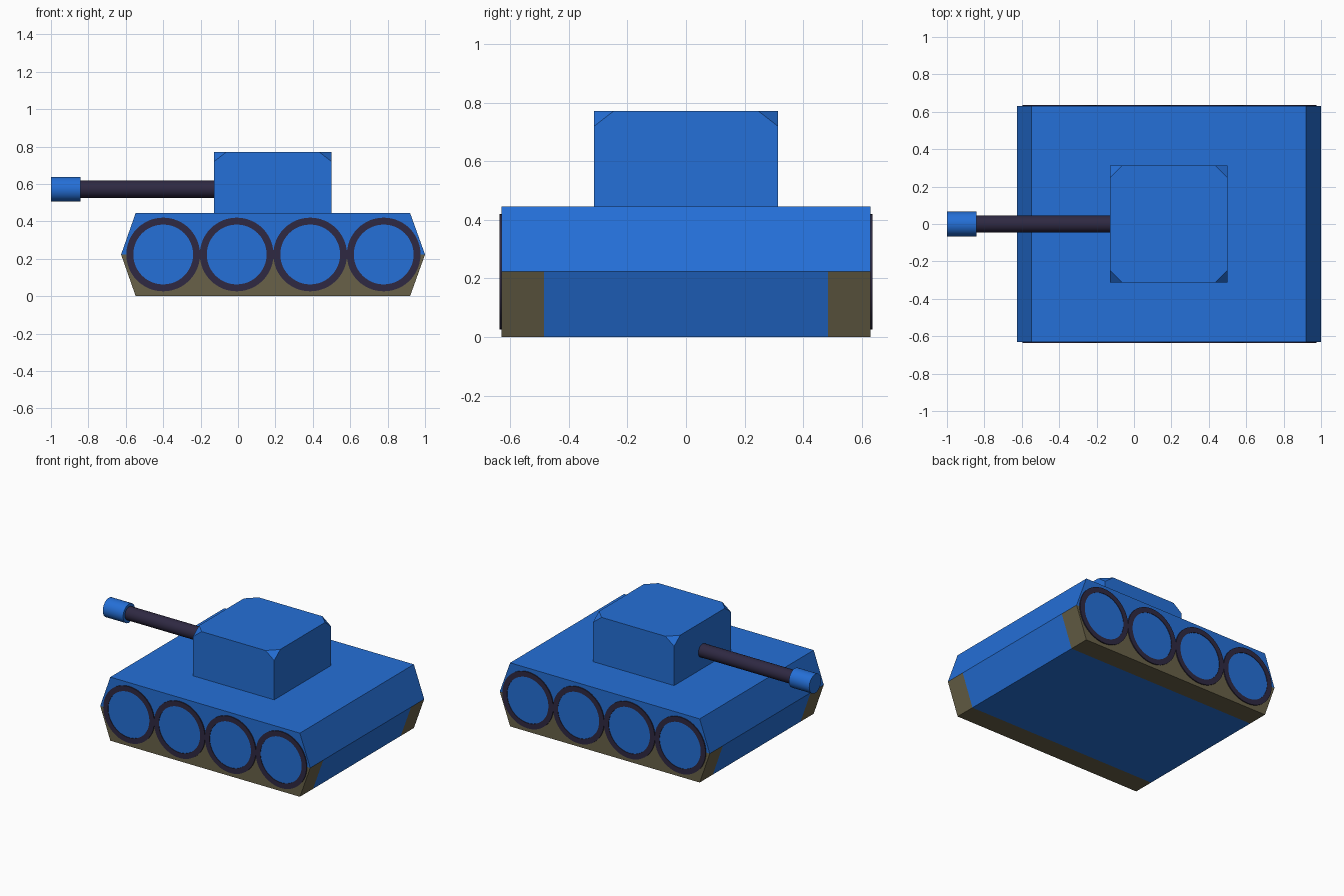
import bpy, bmesh
from math import pi, cos, sin
from mathutils import Matrix

if "Cube" in bpy.data.objects:
    bpy.data.objects.remove(bpy.data.objects["Cube"])


def material(name, rgb):
    m = bpy.data.materials.new(name)
    m.diffuse_color = (*rgb, 1)
    m.use_nodes = True
    m.node_tree.nodes["Principled BSDF"].inputs["Base Color"].default_value = m.diffuse_color
    return m


BLUE = material("blue_paint", (0.018, 0.16, 0.68))
DARK = material("dark_metal", (0.028, 0.022, 0.055))
TAN = material("track_tan", (0.14, 0.12, 0.065))


def finish(name, bm, mat, smooth=False):
    bmesh.ops.recalc_face_normals(bm, faces=bm.faces)
    me = bpy.data.meshes.new(name)
    bm.to_mesh(me)
    bm.free()
    me.materials.append(mat)
    ob = bpy.data.objects.new(name, me)
    bpy.context.collection.objects.link(ob)
    if smooth:
        bpy.ops.object.select_all(action='DESELECT')
        bpy.context.view_layer.objects.active = ob
        ob.select_set(True)
        bpy.ops.object.shade_smooth_by_angle()
    return ob


def prism(name, profile, y0, y1, mat):
    """Extrude an x/z profile from y0 to y1."""
    bm = bmesh.new()
    face = bm.faces.new([bm.verts.new((x, y0, z)) for x, z in profile])
    ext = bmesh.ops.extrude_face_region(bm, geom=[face])["geom"]
    verts = [v for v in ext if isinstance(v, bmesh.types.BMVert)]
    bmesh.ops.translate(bm, verts=verts, vec=(0, y1 - y0, 0))
    return finish(name, bm, mat)


def rod(name, x0, x1, z, r, mat):
    """Cylinder along x."""
    bm = bmesh.new()
    bmesh.ops.create_cone(bm, cap_ends=True, segments=32, radius1=r, radius2=r, depth=x1 - x0,
                          matrix=Matrix.Translation(((x0 + x1) / 2, 0, z)) @ Matrix.Rotation(pi / 2, 4, 'Y'))
    return finish(name, bm, mat, True)


def lathe(name, x, z, side, profile, mat, n=48):
    """Spin (radius, distance from centre plane) points about a y axis."""
    bm = bmesh.new()
    rings = [[bm.verts.new((x + r * cos(2 * pi * i / n), side * y, z + r * sin(2 * pi * i / n)))
              for i in range(n)] for r, y in profile]
    for a, b in zip(rings, rings[1:]):
        for i in range(n):
            j = (i + 1) % n
            bm.faces.new((a[i], a[j], b[j], b[i]))
    if len(profile) == 2:
        bm.faces.new(rings[-1])
    return finish(name, bm, mat, True)


# Hull: sloped upper deck, belly, and a track along each lower side
W, T, MID, TOP = 0.63, 0.485, 0.223, 0.445
upper = [(-0.625, MID), (1.0, MID), (0.92, TOP), (-0.547, TOP)]
lower = [(-0.625, MID), (1.0, MID), (0.92, 0), (-0.547, 0)]
prism("upper_hull", upper, -W, W, BLUE)
prism("belly", lower, -T, T, BLUE)
for side, label in ((-1, "front"), (1, "back")):
    prism(label + "_track", lower, side * T, side * W, TAN)
    # Four wheels: blue disc in a thin dark tyre
    for k in range(4):
        x = -0.40 + 0.393 * k
        lathe(f"{label}_wheel_{k + 1}", x, MID, side, [(0.165, 0.62), (0.165, 0.634)], BLUE)
        lathe(f"{label}_tyre_{k + 1}", x, MID, side,
              [(0.197, 0.62), (0.197, 0.637), (0.16, 0.637), (0.16, 0.62)], DARK)

# Turret: box with its four top corners sliced off
bm = bmesh.new()
bmesh.ops.create_cube(bm, size=1, matrix=Matrix.Translation((0.186, 0, 0.6085))
                      @ Matrix.Diagonal((0.628, 0.628, 0.327, 1)))
c, h = 0.067, 0.052
for sx in (-1, 1):
    for sy in (-1, 1):
        res = bmesh.ops.bisect_plane(
            bm, geom=bm.verts[:] + bm.edges[:] + bm.faces[:],
            plane_co=(0.186 + sx * (0.314 - c), sy * 0.314, 0.772),
            plane_no=(sx / c, sy / c, 1 / h), clear_outer=True)
        edges = [e for e in res["geom_cut"] if isinstance(e, bmesh.types.BMEdge)]
        bmesh.ops.holes_fill(bm, edges=edges)
finish("turret", bm, BLUE)

# Gun
rod("barrel", -0.86, -0.10, 0.572, 0.046, DARK)
rod("muzzle", -1.0, -0.843, 0.572, 0.066, BLUE)
